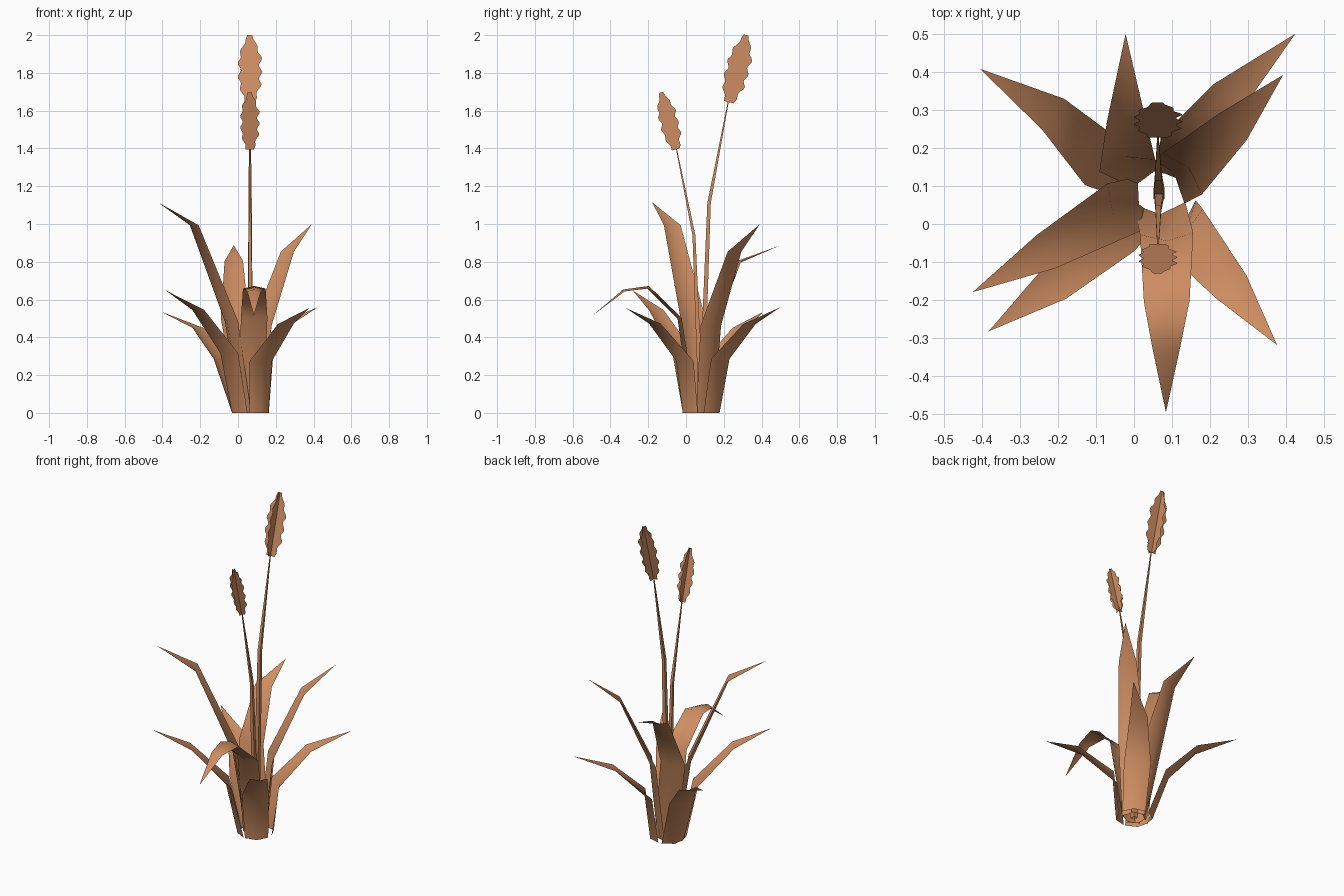
import bpy, math
from mathutils import Vector

if "Cube" in bpy.data.objects:
    bpy.data.objects.remove(bpy.data.objects["Cube"])

mat = bpy.data.materials.new("copper_brown")
mat.diffuse_color = (0.61, 0.265, 0.12, 1)
mat.use_nodes = True
mat.node_tree.nodes["Principled BSDF"].inputs["Base Color"].default_value = mat.diffuse_color
CENTRE = Vector((0.066, 0.08, 0))


def make(name, verts, faces, smooth=False):
    me = bpy.data.meshes.new(name)
    me.from_pydata([tuple(v) for v in verts], [], faces)
    me.materials.append(mat)
    ob = bpy.data.objects.new(name, me)
    bpy.context.collection.objects.link(ob)
    for p in me.polygons:
        p.use_smooth = smooth
    return ob


def leaf(name, rows, tip, widths, folds, radius):
    """Creased blade: three points per row, closing in a pointed tip."""
    tip = Vector(tip)
    out = tip - CENTRE
    out.z = 0
    out.normalize()
    side = Vector((-out.y, out.x, 0))
    verts, faces = [], []
    pts = [CENTRE + out * radius] + [Vector(r) for r in rows]
    for i, p in enumerate(pts):
        along = ((pts + [tip])[i + 1] - pts[max(i - 1, 0)]).normalized()
        down = side.cross(along).normalized()
        if i == 0:
            down = out
        elif down.z > 0:
            down = -down
        w = widths[i] / 2
        verts += [p + side * w - down * folds[i] / 2, p + down * folds[i] / 2,
                  p - side * w - down * folds[i] / 2]
    for i in range(len(pts) - 1):
        a = i * 3
        faces += [(a, a + 3, a + 4, a + 1), (a + 1, a + 4, a + 5, a + 2)]
    a = len(verts) - 3
    verts.append(tip)
    faces += [(a, a + 3, a + 1), (a + 1, a + 3, a + 2)]
    make(name, verts, faces, True)


# Blades around the clump: low ones form the outer ring, tall ones the inner
W, F = (0.13, 0.15, 0.1), (0.03, 0.025, 0.012)
blades = {
    "back_tall_leaf": ([(-0.02, 0.165, 0.5), (-0.023, 0.285, 0.8)], (-0.022, 0.5, 0.887)),
    "back_right_low_leaf": ([(0.135, 0.19, 0.28), (0.25, 0.338, 0.465)], (0.424, 0.5, 0.56)),
    "back_right_tall_leaf": ([(0.135, 0.14, 0.46), (0.265, 0.26, 0.85)], (0.392, 0.392, 1.0)),
    "back_left_low_leaf": ([(-0.095, 0.17, 0.28), (-0.215, 0.29, 0.445)], (-0.405, 0.408, 0.535)),
    "front_left_tall_leaf": ([(-0.045, 0.035, 0.48), (-0.236, -0.075, 0.99)], (-0.424, -0.179, 1.115)),
    "front_left_low_leaf": ([(-0.055, -0.02, 0.31), (-0.213, -0.16, 0.54)], (-0.382, -0.282, 0.648)),
    "front_right_low_leaf": ([(0.128, -0.015, 0.27), (0.258, -0.168, 0.468)], (0.376, -0.318, 0.555)),
}
for name, (rows, tip) in blades.items():
    leaf(name, rows, tip, W, F, 0.088 if "low" in name else 0.045)
leaf("front_drooping_leaf", [(0.086, -0.035, 0.5), (0.086, -0.2, 0.665), (0.085, -0.33, 0.648)],
     (0.084, -0.495, 0.515), (0.136, 0.14, 0.12, 0.072), (0.03, 0.02, -0.015, -0.012), 0.04)


def stem(name, path, radii):
    """Tapered four-sided stalk."""
    verts, faces = [], []
    for p, r in zip(path, radii):
        for k in range(4):
            a = math.pi / 4 + k * math.pi / 2
            verts.append(Vector(p) + Vector((r * math.cos(a), r * math.sin(a), 0)))
    for i in range(len(path) - 1):
        for k in range(4):
            n = (k + 1) % 4
            faces.append((i * 4 + k, i * 4 + n, i * 4 + 4 + n, i * 4 + 4 + k))
    make(name, verts, faces)


def seed_head(name, bottom, top, half):
    """Two crossed flat plates with a lobed outline."""
    bottom, top = Vector(bottom), Vector(top)
    axis = (top - bottom).normalized()
    across = Vector((1, 0, 0))
    verts, faces = [], []
    n = 30
    for d in (across, axis.cross(across)):
        base = len(verts)
        for i in range(n + 1):
            t = i / n
            p = bottom.lerp(top, t)
            env = min(1, 0.45 + 2.0 * t, 0.22 + 2.6 * (1 - t))
            for s, phase in ((1, 0.0), (-1, 0.35)):
                bump = 0.87 + 0.13 * math.sin(2 * math.pi * (5 * t + phase))
                verts.append(p + d * (s * half * env * bump))
        for i in range(n):
            a = base + i * 2
            faces.append((a, a + 2, a + 3, a + 1))
    make(name, verts, faces)


# Flowering stalks and seed heads
stem("tall_stem", [(0.066, 0.08, 0), (0.064, 0.122, 1.11), (0.063, 0.228, 1.67)], (0.02, 0.013, 0.003))
seed_head("tall_seed_head", (0.063, 0.227, 1.645), (0.063, 0.32, 2.0), 0.064)
stem("short_stem", [(0.066, 0.08, 0), (0.064, 0.042, 0.94), (0.063, -0.055, 1.42)], (0.018, 0.011, 0.003))
seed_head("short_seed_head", (0.063, -0.053, 1.395), (0.063, -0.13, 1.697), 0.051)
